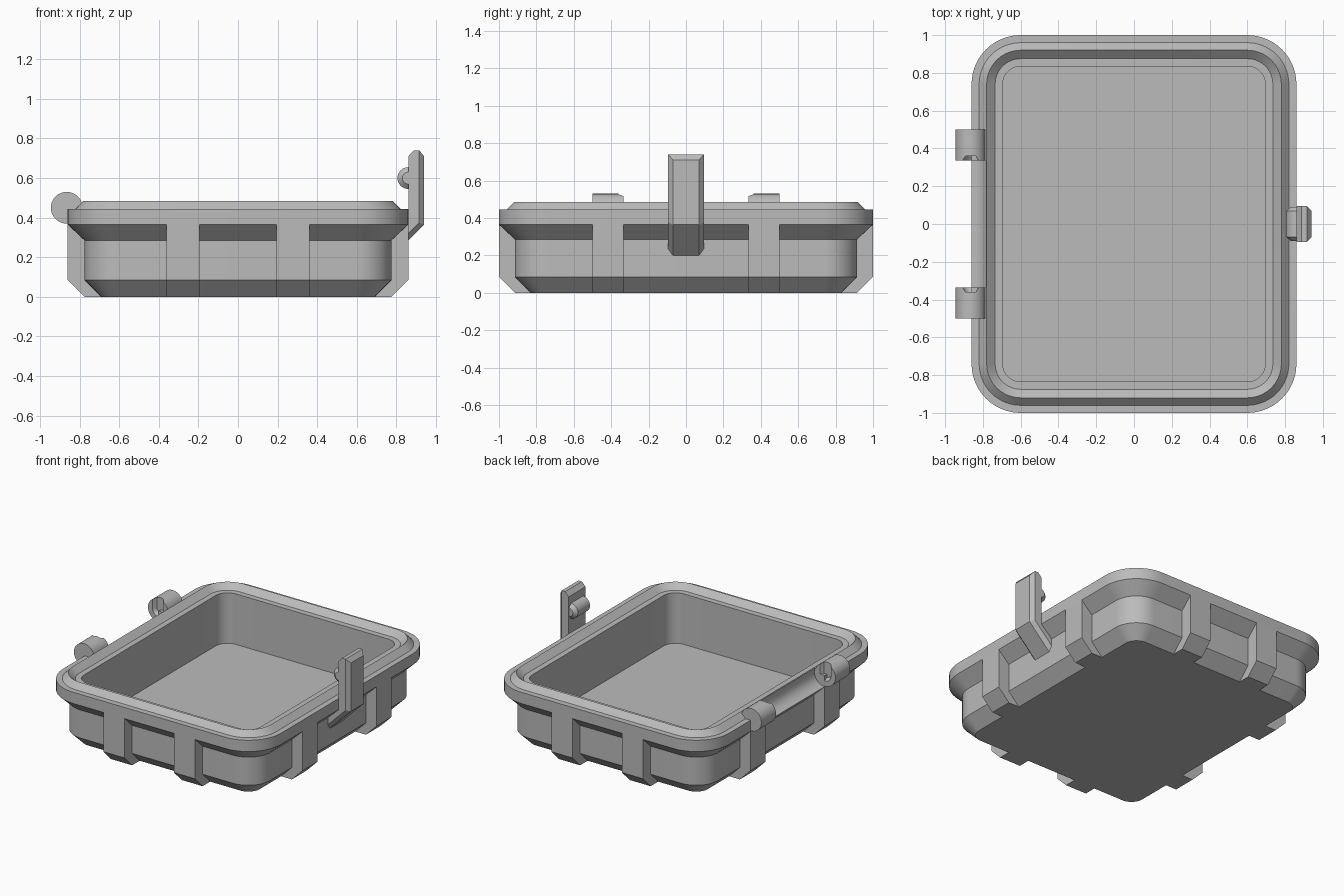
import bpy, bmesh, math
from mathutils import Vector

if "Cube" in bpy.data.objects:
    bpy.data.objects.remove(bpy.data.objects["Cube"])

grey = bpy.data.materials.new("light grey plastic")
grey.diffuse_color = (0.5, 0.5, 0.5, 1)
grey.use_nodes = True
grey.node_tree.nodes["Principled BSDF"].inputs["Base Color"].default_value = grey.diffuse_color


def make(name, bm, smooth=True):
    bmesh.ops.recalc_face_normals(bm, faces=bm.faces)
    me = bpy.data.meshes.new(name)
    bm.to_mesh(me)
    bm.free()
    me.materials.append(grey)
    ob = bpy.data.objects.new(name, me)
    bpy.context.collection.objects.link(ob)
    if smooth:
        shade(ob)
    return ob


def shade(ob):
    bpy.ops.object.select_all(action='DESELECT')
    ob.select_set(True)
    bpy.context.view_layer.objects.active = ob
    bpy.ops.object.shade_smooth_by_angle(angle=math.radians(30))


def loft(bm, rings):
    """Skin a list of equal-length point rings and cap both ends."""
    vs = [[bm.verts.new(p) for p in r] for r in rings]
    n = len(vs[0])
    for a, b in zip(vs, vs[1:]):
        for i in range(n):
            j = (i + 1) % n
            bm.faces.new((a[i], a[j], b[j], b[i]))
    bm.faces.new(vs[0])
    bm.faces.new(vs[-1])


def hull(bm, pts):
    vs = [bm.verts.new(p) for p in pts]
    bmesh.ops.convex_hull(bm, input=vs)


def rounded_rect(inset, z, seg=14):
    r, pts = 0.26 - inset, []
    for q, (sx, sy) in enumerate(((1, 1), (-1, 1), (-1, -1), (1, -1))):
        for i in range(seg + 1):
            a = (q + i / seg) * math.pi / 2
            pts.append((sx * 0.6 + r * math.cos(a), sy * 0.74 + r * math.sin(a), z))
    return pts


def turned_y(bm, x, z, stations, n=48):
    """Solid of revolution about a y-parallel axis; stations are (y, radius)."""
    loft(bm, [[(x + r * math.cos(2 * math.pi * i / n), y, z + r * math.sin(2 * math.pi * i / n))
               for i in range(n)] for y, r in stations])


def cut(ob, cutter):
    mod = ob.modifiers.new("cut", 'BOOLEAN')
    mod.operation, mod.solver, mod.object = 'DIFFERENCE', 'EXACT', cutter
    bpy.context.view_layer.objects.active = ob
    bpy.ops.object.modifier_apply(modifier=mod.name)
    bpy.data.objects.remove(cutter)
    shade(ob)


HX, HZ = -0.865, 0.45   # hinge axis

# tray: bottom chamfer, wall, flared rim, sealing ridge, inner wall, floor
profile = [(0.17, 0), (0.085, 0.085), (0.085, 0.285), (0, 0.365), (0, 0.445), (0.04, 0.445),
           (0.08, 0.485), (0.125, 0.445), (0.165, 0.445), (0.165, 0.085)]
bm = bmesh.new()
loft(bm, [rounded_rect(d, z) for d, z in profile])
tray = make("tray", bm)

# trough in the rim between the hinge knuckles
bm = bmesh.new()
turned_y(bm, HX, HZ, [(-0.335, 0.086), (0.335, 0.086)])
cut(tray, make("trough_cutter", bm, False))


# ribs: two on every side, flush with the rim
def rib(name, along, outward, edge, lo, hi):
    prof = [(edge - 0.18, 0), (edge - 0.085, 0), (edge, 0.085), (edge, 0.366), (edge - 0.1, 0.366), (edge - 0.1, 0.1)]
    b = bmesh.new()
    loft(b, [[along * t + outward * d + Vector((0, 0, z)) for d, z in prof] for t in (lo, hi)])
    make(name, b, False)


X, Y = Vector((1, 0, 0)), Vector((0, 1, 0))
for s in (-1, 1):
    for t in (-1, 1):
        rib("end_rib", X * t, Y * s, 1.0, 0.195, 0.362)
        rib("side_rib", Y * t, X * s, 0.86, 0.335, 0.5)

# hinge knuckles with a tapered snap-in slot on the inner face
for s in (-1, 1):
    bm = bmesh.new()
    turned_y(bm, HX, HZ, [(s * 0.335, 0.08), (s * 0.5, 0.08)])
    knuckle = make("hinge_knuckle", bm)
    bm = bmesh.new()
    pts = []
    for y, r in ((0.325, 0.05), (0.36, 0.027)):
        pts += [(HX + r * math.cos(a), s * y, HZ + r * math.sin(a))
                for a in [math.pi * (1 + i / 12) for i in range(13)]]
        pts += [(HX + k * r, s * y, HZ + 0.12) for k in (-1, 1)]
    hull(bm, pts)
    cut(knuckle, make("slot_cutter", bm, False))

# latch: strap hooked under the rim, bevelled outer edges
def station(o, m, i):
    return [(p[0], k * w, p[1]) for p, w in ((o, 0.07), (m, 0.095), (i, 0.095)) for k in (-1, 1)]


foot = station((0.775, 0.2), (0.775, 0.235), (0.775, 0.31))
bend = station((0.94, 0.365), (0.915, 0.375), (0.86, 0.398))
top = station((0.94, 0.71), (0.915, 0.74), (0.86, 0.71))
tip = [(0.887, k * 0.095, 0.74) for k in (-1, 1)]
bm = bmesh.new()
hull(bm, foot + bend)
hull(bm, bend + top + tip)
bmesh.ops.dissolve_limit(bm, angle_limit=0.02, verts=bm.verts, edges=bm.edges)
make("latch_strap", bm, False)

# latch catch: short bar with chamfered ends
bm = bmesh.new()
turned_y(bm, 0.86, 0.6, [(-0.09, 0.03), (-0.068, 0.055), (0.068, 0.055), (0.09, 0.03)], 32)
for v in bm.verts:
    v.co.x = min(v.co.x, 0.9)
make("latch_catch", bm)
